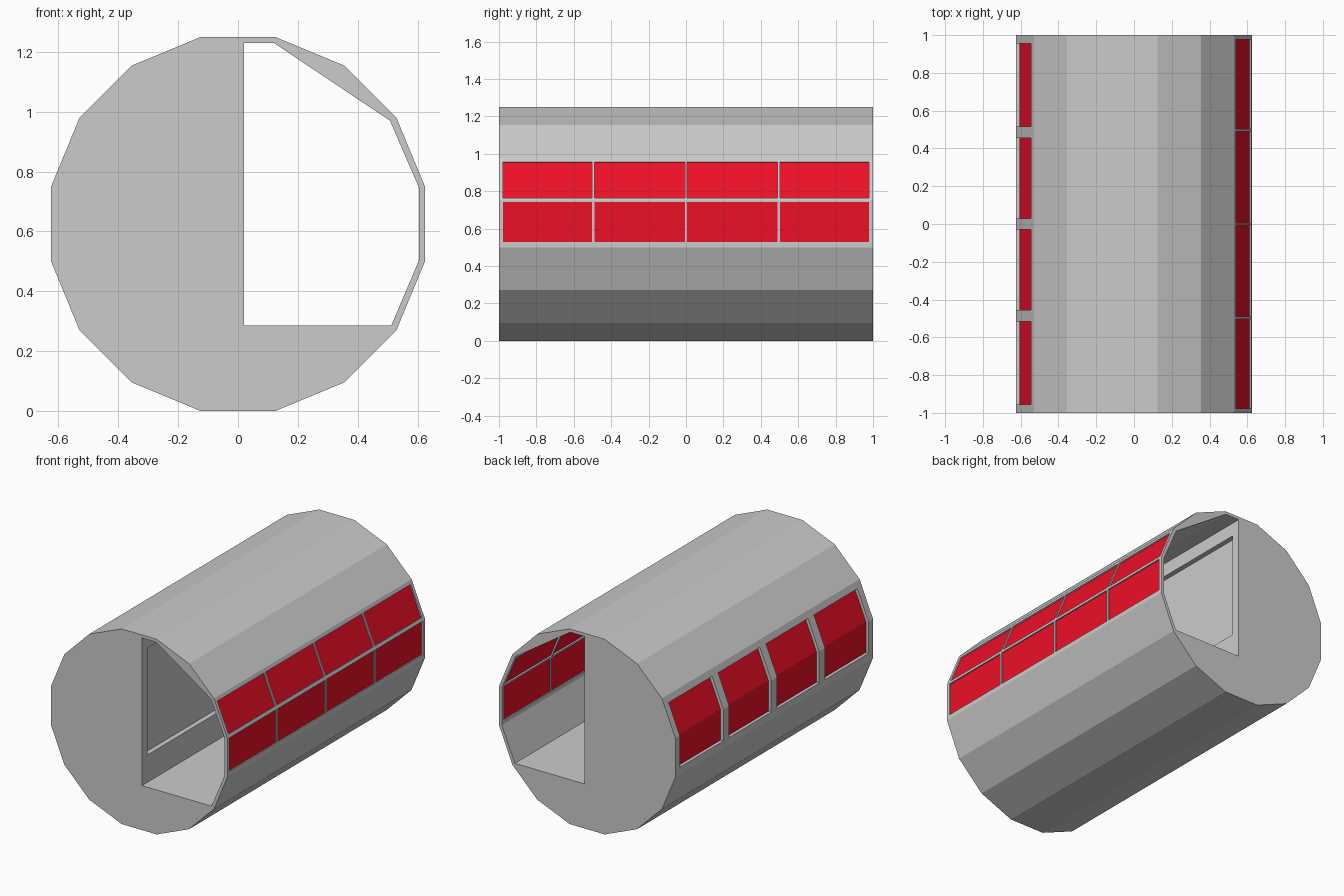
import bpy, bmesh, math

if "Cube" in bpy.data.objects:
    bpy.data.objects.remove(bpy.data.objects["Cube"])

A = 0.625                 # distance from axis to each flat of the 16-sided tube
STEP = math.radians(22.5)


def prisms(name, parts):
    """One mesh made of (xz profile, y0, y1) extrusions."""
    bm = bmesh.new()
    for profile, y0, y1 in parts:
        front = [bm.verts.new((x, y0, z)) for x, z in profile]
        back = [bm.verts.new((x, y1, z)) for x, z in profile]
        bm.faces.new(front)
        bm.faces.new(back[::-1])
        n = len(profile)
        for i in range(n):
            j = (i + 1) % n
            bm.faces.new((front[i], back[i], back[j], front[j]))
    bmesh.ops.recalc_face_normals(bm, faces=bm.faces)
    mesh = bpy.data.meshes.new(name)
    bm.to_mesh(mesh)
    bm.free()
    obj = bpy.data.objects.new(name, mesh)
    bpy.context.collection.objects.link(obj)
    return obj


def on_flat(k, s, d):
    """Point on flat k, s along it, sunk d below the surface."""
    a, r = k * STEP, A - d
    return (r * math.cos(a) - s * math.sin(a), A + r * math.sin(a) + s * math.cos(a))


def corner(k, d=0.0):
    r, a = (A - d) / math.cos(STEP / 2), (k + 0.5) * STEP
    return (r * math.cos(a), A + r * math.sin(a))


def flat_slab(k, s0, s1, d0, d1):
    return [on_flat(k, s0, d0), on_flat(k, s1, d0), on_flat(k, s1, d1), on_flat(k, s0, d1)]


def folded_slab(d0, d1):
    """Left window section: bends over two flats, mirrored to -x."""
    pts = [on_flat(0, -0.078, d0), corner(0, d0), on_flat(1, 0.082, d0),
           on_flat(1, 0.082, d1), corner(0, d1), on_flat(0, -0.078, d1)]
    return [(-x, z) for x, z in pts]


# Tube body
body = prisms("tube_body", [([corner(k) for k in range(16)], -1, 1)])

# Layout of the windows
right_rows = [(0, -0.096, 0.118), (1, -0.107, 0.10)]
right_cols = [(-0.978, -0.503), (-0.49, -0.006), (0.006, 0.49), (0.503, 0.978)]
left_cols = [(-0.955, -0.515), (-0.455, -0.03), (0.03, 0.455), (0.515, 0.955)]

# Cutters: passage, wall recess, right and left windows
passage = [(0.02, 0.285), (0.512, 0.285), corner(-1, 0.02), corner(0, 0.02),
           (0.508, 0.97), (0.12, 1.23), (0.02, 1.23)]
recess = [(-0.012, 0.46), (0.06, 0.46), (0.06, 1.143), (-0.012, 1.143)]
cutters = [
    prisms("passage_cutter", [(passage, -1.1, 1.1)]),
    prisms("recess_cutter", [(recess, -0.945, 0.945)]),
    prisms("right_window_cutter", [(flat_slab(k, a, b, -0.02, 0.03), y0, y1)
                                   for k, a, b in right_rows for y0, y1 in right_cols]),
    prisms("left_window_cutter", [(folded_slab(-0.02, 0.022), y0, y1) for y0, y1 in left_cols]),
]
bpy.context.view_layer.objects.active = body
for c in cutters:
    c.hide_render = True
    mod = body.modifiers.new(c.name, 'BOOLEAN')
    mod.operation = 'DIFFERENCE'
    mod.solver = 'EXACT'
    mod.object = c
    bpy.ops.object.modifier_apply(modifier=mod.name)
for c in cutters:
    bpy.data.objects.remove(c)

# Red window panes
red = bpy.data.materials.new("red_glass")
red.diffuse_color = (0.85, 0.005, 0.02, 1)
red.use_nodes = True
red.node_tree.nodes["Principled BSDF"].inputs["Base Color"].default_value = red.diffuse_color
right = prisms("right_window_panes", [(flat_slab(k, a, b, 0.008, 0.012), y0, y1)
                                      for k, a, b in right_rows for y0, y1 in right_cols])
left = prisms("left_window_panes", [(folded_slab(0.02, 0.025), y0, y1) for y0, y1 in left_cols])
for panes in (right, left):
    panes.data.materials.append(red)
